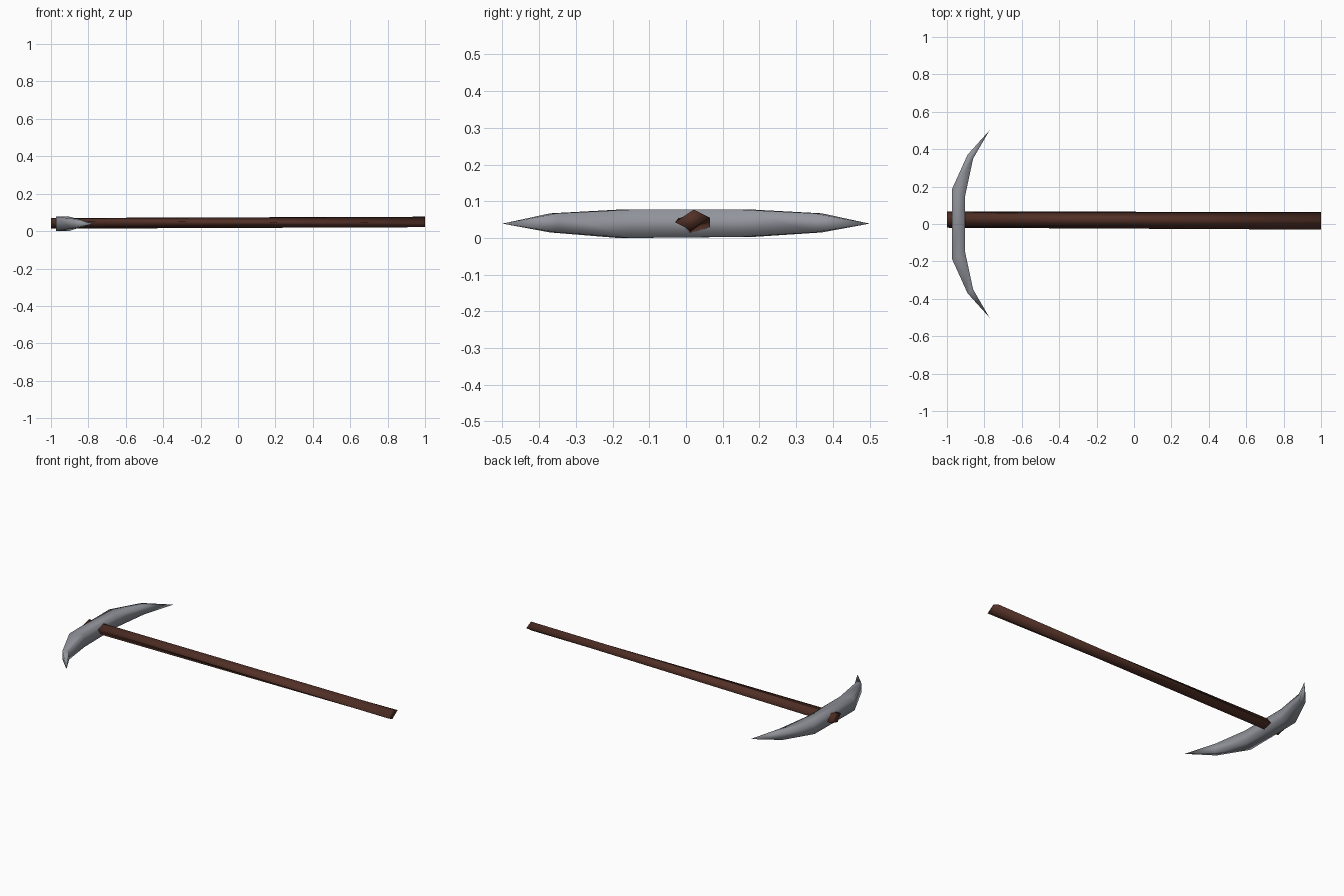
import bpy, bmesh

if "Cube" in bpy.data.objects:
    bpy.data.objects.remove(bpy.data.objects["Cube"])


def material(name, rgb):
    m = bpy.data.materials.new(name)
    m.diffuse_color = (*rgb, 1)
    m.use_nodes = True
    m.node_tree.nodes["Principled BSDF"].inputs["Base Color"].default_value = m.diffuse_color
    return m


def loft(name, rings, mat, tips=()):
    """Skin a list of four-sided rings; tips close both ends in a point."""
    bm = bmesh.new()
    loops = [[bm.verts.new(p) for p in ring] for ring in rings]
    for a, b in zip(loops, loops[1:]):
        for i in range(4):
            j = (i + 1) % 4
            bm.faces.new((a[i], a[j], b[j], b[i]))
    for k, loop in enumerate((loops[0], loops[-1])):
        if tips:
            tip = bm.verts.new(tips[k])
            for i in range(4):
                bm.faces.new((loop[i], loop[(i + 1) % 4], tip))
        else:
            bm.faces.new(loop)
    bmesh.ops.recalc_face_normals(bm, faces=bm.faces)
    for f in bm.faces:
        f.smooth = True
    me = bpy.data.meshes.new(name)
    bm.to_mesh(me)
    bm.free()
    me.materials.append(mat)
    ob = bpy.data.objects.new(name, me)
    bpy.context.collection.objects.link(ob)
    return ob


wood = material("dark brown wood", (0.085, 0.03, 0.02))
steel = material("grey steel", (0.29, 0.30, 0.335))

# Handle: slightly twisted, diamond-section shaft
near = [(1, -0.03, 0.043), (1, 0.021, 0.077), (1, 0.065, 0.055), (1, 0.0135, 0.021)]
far = [(-1, -0.02, 0.054), (-1, 0.035, 0.07), (-1, 0.066, 0.028), (-1, 0.01, 0.013)]
loft("handle", [near, far], wood)

# Pick head: curved, squarish section tapering to a point at each side
# (outer x, outer y, inner x, inner y, bottom z, top z)
half = [(-0.89, 0.37, -0.86, 0.35, 0.015, 0.067),
        (-0.973, 0.187, -0.903, 0.15, 0.003, 0.077)]
rings = []
for side, stations in ((-1, half), (1, half[::-1])):
    for xo, yo, xi, yi, lo, hi in stations:
        if side < 0 and lo < 0.01:
            lo = 0.0
        rings.append([(xo, side * yo, lo), (xo, side * yo, hi),
                      (xi, side * yi, hi), (xi, side * yi, lo)])
loft("pick_head", rings, steel,
     tips=((-0.773, -0.5, 0.039), (-0.773, 0.5, 0.039)))
